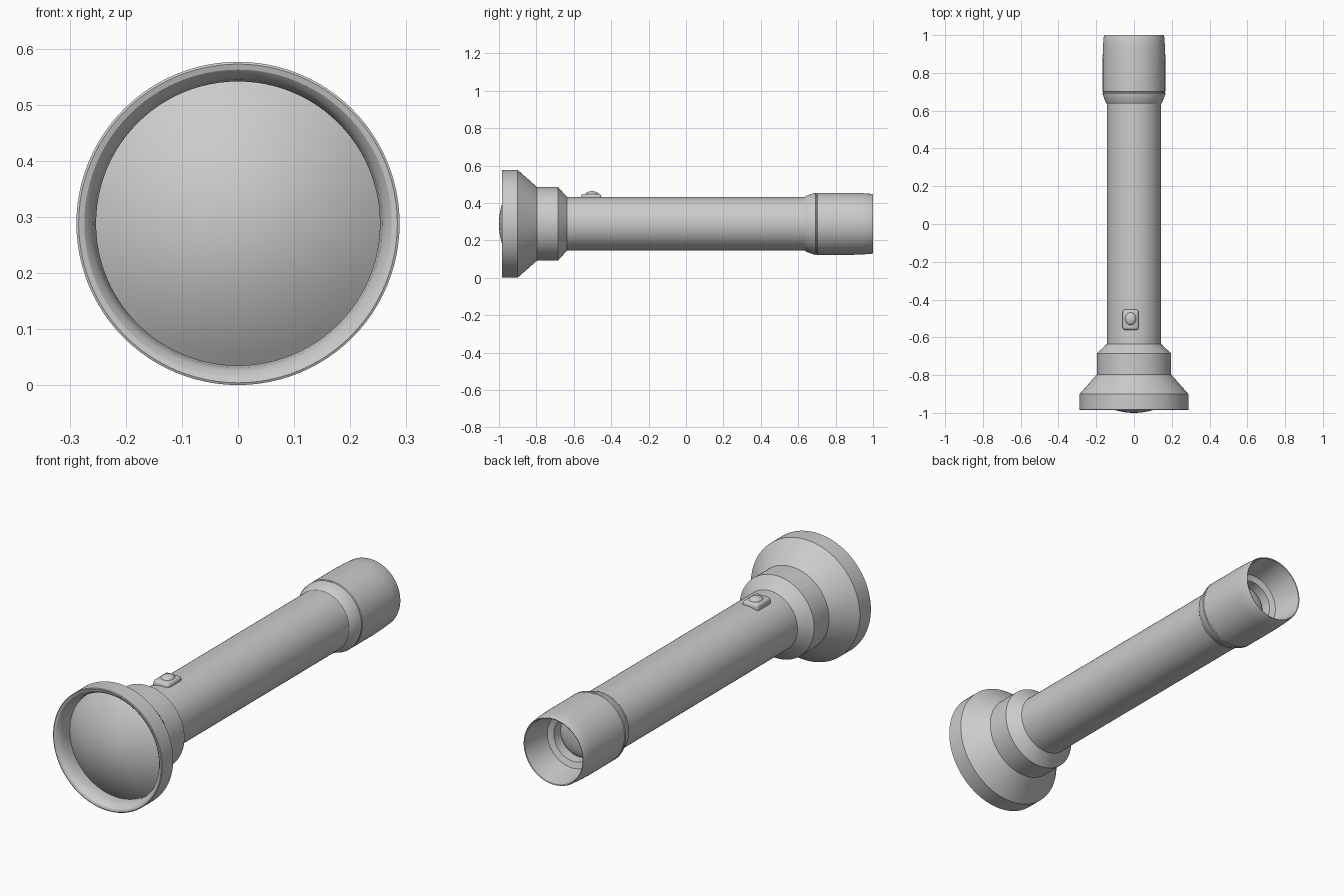
import bpy, bmesh, math
from mathutils import Matrix

if "Cube" in bpy.data.objects:
    bpy.data.objects.remove(bpy.data.objects["Cube"])

CZ = 0.2885   # height of the long axis
SEG = 96


def finish(ob, angle=30):
    bpy.ops.object.select_all(action='DESELECT')
    ob.select_set(True)
    bpy.context.view_layer.objects.active = ob
    bpy.ops.object.shade_smooth_by_angle(angle=math.radians(angle))


def make_object(name, bm):
    bmesh.ops.recalc_face_normals(bm, faces=bm.faces)
    me = bpy.data.meshes.new(name)
    bm.to_mesh(me)
    bm.free()
    ob = bpy.data.objects.new(name, me)
    bpy.context.collection.objects.link(ob)
    return ob


def lathe(name, profile, angle=25):
    """Spin (radius, y) points around the long axis."""
    bm = bmesh.new()
    verts = [bm.verts.new((r, y, CZ)) for r, y in profile]
    edges = [bm.edges.new(p) for p in zip(verts, verts[1:])]
    bmesh.ops.spin(bm, geom=verts + edges, cent=(0, 0, CZ), axis=(0, 1, 0),
                   angle=2 * math.pi, steps=SEG, use_duplicate=False)
    bmesh.ops.remove_doubles(bm, verts=bm.verts, dist=1e-5)
    ob = make_object(name, bm)
    finish(ob, angle)
    return ob


# Stepped lamp head with a rounded inner lip
lathe("lamp_head", [
    (0.143, -0.635), (0.150, -0.642), (0.197, -0.685), (0.197, -0.797),
    (0.288, -0.900), (0.288, -0.983), (0.284, -0.985), (0.274, -0.982),
    (0.264, -0.972), (0.257, -0.955), (0.253, -0.930), (0.253, -0.900)])

# Domed lens set into the head
lens_r, lens_y, sag = 0.253, -1.0, 0.092
lathe("lens", [(lens_r * i / 16, lens_y + sag * (i / 16) ** 2)
               for i in range(17)])

# Long barrel
lathe("barrel", [(0.1435, -0.66), (0.1435, 0.66)])

# Tail cap: flared collar, thin groove, hollow cup with a stepped floor
lathe("tail_cap", [
    (0.1435, 0.635), (0.150, 0.644), (0.166, 0.688), (0.166, 0.692),
    (0.163, 0.695), (0.163, 0.699), (0.166, 0.702), (0.166, 0.88),
    (0.164, 0.94), (0.160, 0.993), (0.157, 1.0), (0.153, 0.998),
    (0.130, 0.86), (0.103, 0.85), (0.100, 0.80)])

# Domed button at the bottom of the tail cup
lathe("tail_button", [(0.100 * math.sin(a), 0.80 + 0.03 * math.cos(a))
                      for a in [i * math.pi / 16 for i in range(9)]])


# Switch: raised plate and round button on top of the barrel
def rounded_box(name, loc, size, bevel):
    bm = bmesh.new()
    bmesh.ops.create_cube(bm, size=1, matrix=Matrix.Translation(loc) @
                          Matrix.Diagonal((*size, 1)))
    bmesh.ops.bevel(bm, geom=list(bm.edges), offset=bevel, segments=4,
                    profile=0.5, affect='EDGES')
    finish(make_object(name, bm), 40)


rounded_box("switch_plate", (-0.018, -0.507, 0.429), (0.085, 0.108, 0.040), 0.014)

bm = bmesh.new()
bmesh.ops.create_uvsphere(bm, u_segments=32, v_segments=16, radius=1,
                          matrix=Matrix.Translation((-0.018, -0.502, 0.445)) @
                          Matrix.Diagonal((0.030, 0.034, 0.018, 1)))
finish(make_object("switch_button", bm))
